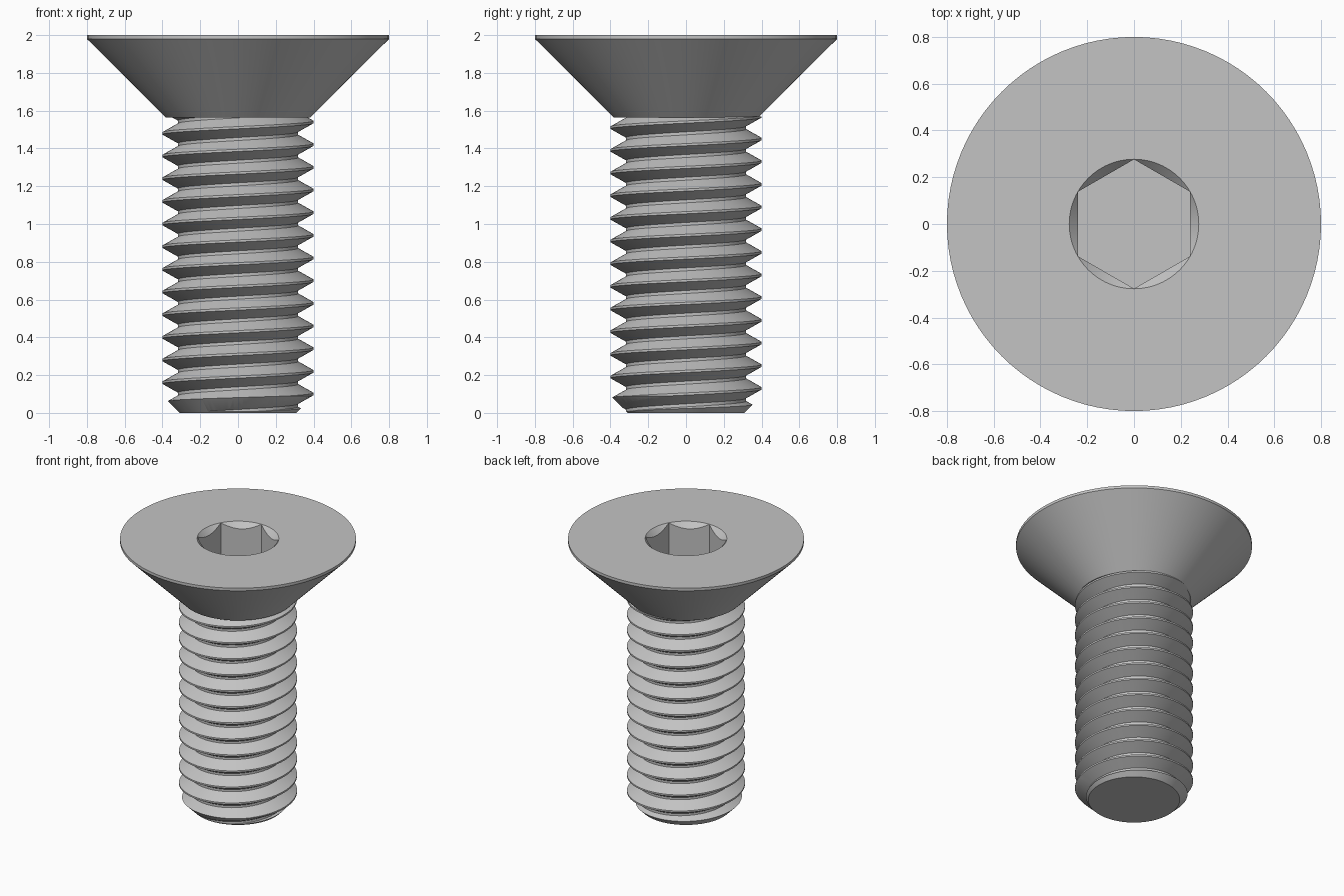
import bpy, bmesh
from math import cos, sin, pi, radians

SIDES = 96
PITCH = 0.12
ROOT, CREST = 0.318, 0.4
HEAD_BASE = 1.565

if "Cube" in bpy.data.objects:
    bpy.data.objects.remove(bpy.data.objects["Cube"])

steel = bpy.data.materials.new("grey_steel")
steel.use_nodes = True
grey = (0.55, 0.55, 0.55, 1)
steel.diffuse_color = grey
steel.node_tree.nodes["Principled BSDF"].inputs["Base Color"].default_value = grey


def to_object(name, bm):
    bmesh.ops.recalc_face_normals(bm, faces=bm.faces)
    mesh = bpy.data.meshes.new(name)
    bm.to_mesh(mesh)
    bm.free()
    mesh.materials.append(steel)
    obj = bpy.data.objects.new(name, mesh)
    bpy.context.collection.objects.link(obj)
    return obj


def lathe(name, profile, sides=SIDES, start=pi / 2):
    """Closed solid of revolution from (radius, height) points, flat at both ends."""
    bm = bmesh.new()
    rings = []
    for r, z in profile:
        angles = [start + 2 * pi * i / sides for i in range(sides)]
        rings.append([bm.verts.new((r * cos(a), r * sin(a), z)) for a in angles])
    for low, high in zip(rings, rings[1:]):
        for i in range(sides):
            j = (i + 1) % sides
            bm.faces.new((low[i], low[j], high[j], high[i]))
    bm.faces.new(rings[0])
    bm.faces.new(rings[-1])
    return to_object(name, bm)


def activate(obj):
    bpy.ops.object.select_all(action="DESELECT")
    obj.select_set(True)
    bpy.context.view_layer.objects.active = obj


def boolean(obj, cutter, operation):
    mod = obj.modifiers.new("cut", "BOOLEAN")
    mod.operation = operation
    mod.solver = "EXACT"
    mod.object = cutter
    activate(obj)
    bpy.ops.object.modifier_apply(modifier=mod.name)
    bpy.data.objects.remove(cutter)


def helical_thread(name, first_crest, turns):
    """Right-hand V thread as one helical strip, closed by a fan at each end."""
    crest, root = 0.006, 0.008
    tooth = [(CREST, -crest), (CREST, crest),
             (ROOT, PITCH / 2 - root), (ROOT, PITCH / 2 + root)]
    n = len(tooth)
    bm = bmesh.new()
    columns = []
    for i in range(SIDES):
        a = 2 * pi * i / SIDES
        column = []
        for k in range(n * turns):
            r, dz = tooth[k % n]
            z = first_crest + PITCH * (k // n + i / SIDES) + dz
            column.append(bm.verts.new((r * cos(a), r * sin(a), z)))
        columns.append(column)
    # The last column meets the first one a full pitch higher
    columns.append(columns[0][n:])
    for left, right in zip(columns, columns[1:]):
        for k in range(len(right) - 1):
            bm.faces.new((left[k], right[k], right[k + 1], left[k + 1]))
    middle = first_crest + PITCH * turns / 2
    rim = [e for e in bm.edges if e.is_boundary]
    low = bm.verts.new((0, 0, first_crest))
    high = bm.verts.new((0, 0, first_crest + PITCH * turns))
    for e in rim:
        tip = low if e.verts[0].co.z < middle else high
        bm.faces.new((e.verts[0], e.verts[1], tip))
    return to_object(name, bm)


# Threaded shank, trimmed to length with a chamfered tip
shank = helical_thread("threaded_shank", 0.10 - 4 * PITCH, 20)
envelope = lathe("shank_envelope", [(0.31, 0), (0.43, 0.12), (0.43, HEAD_BASE + 0.005)])
boolean(shank, envelope, "INTERSECT")

# Countersunk head with a thin straight rim
head = lathe("countersunk_head", [(0.385, HEAD_BASE), (0.8, 1.98), (0.8, 2)])

# Hexagonal drive socket with a conical lead-in
socket = lathe("socket_cutter", [(0.2765, 1.7), (0.2765, 2.1)], sides=6)
boolean(head, socket, "DIFFERENCE")
lead_in = lathe("lead_in_cutter", [(0.1845, 1.9), (0.3695, 2.1)])
boolean(head, lead_in, "DIFFERENCE")

for part in (shank, head):
    activate(part)
    bpy.ops.object.shade_smooth_by_angle(angle=radians(25))
